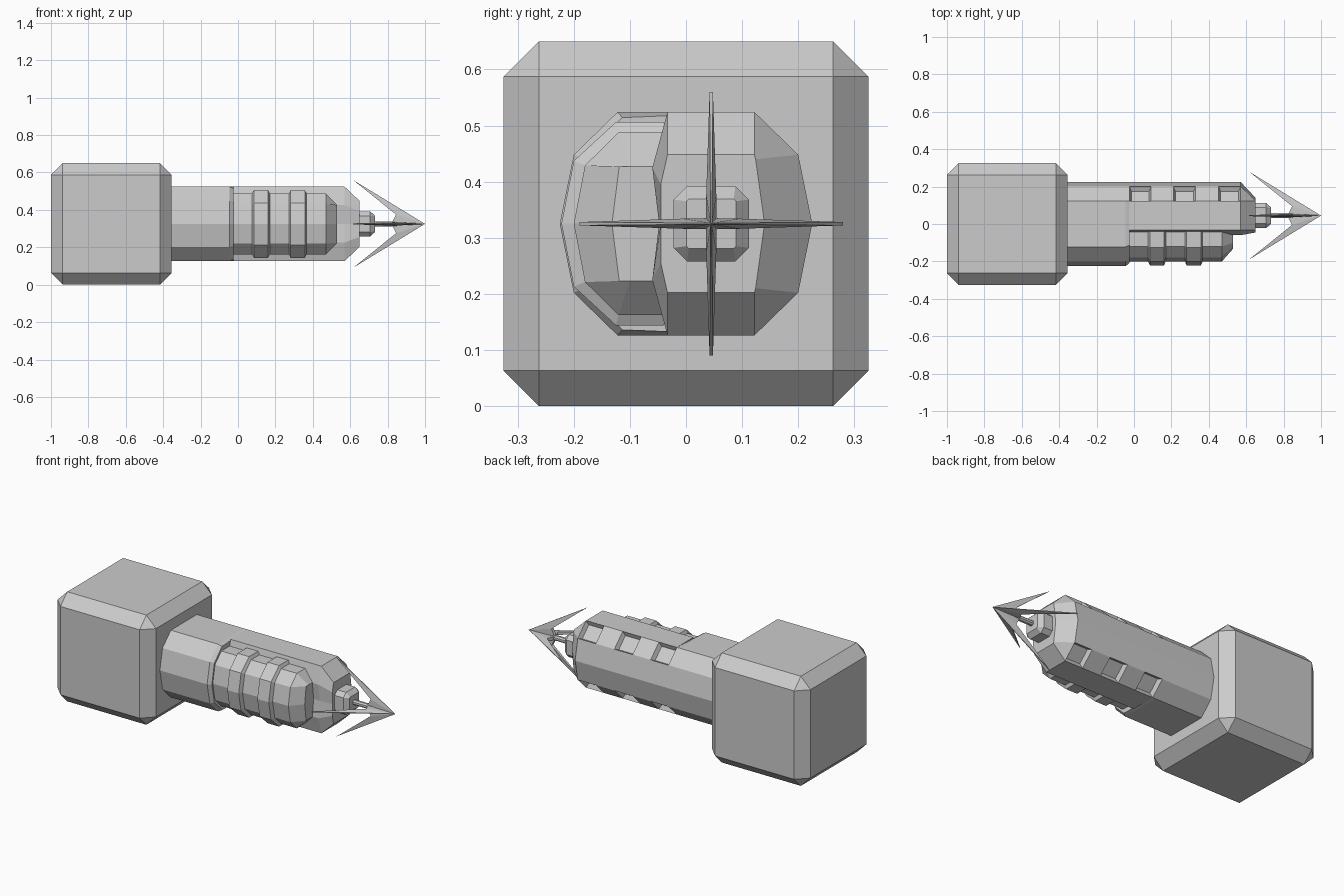
import bpy, bmesh
from math import pi
from mathutils import Matrix, Vector

if "Cube" in bpy.data.objects:
    bpy.data.objects.remove(bpy.data.objects["Cube"])

CZ = 0.325            # height of the long axis
TIP_Y = 0.045         # sideways offset of nozzle and spike


def finish(name, bm):
    bmesh.ops.recalc_face_normals(bm, faces=bm.faces)
    me = bpy.data.meshes.new(name)
    bm.to_mesh(me)
    bm.free()
    ob = bpy.data.objects.new(name, me)
    bpy.context.collection.objects.link(ob)
    return ob


def mirror_z(half):
    """Complete a profile of (y, height above axis) points by mirroring it."""
    return half + [(y, -z) for y, z in reversed(half) if z > 0]


def loft(stations):
    """Skin equal-length (y, z) profiles placed along x, with end caps."""
    bm = bmesh.new()
    rings = [[bm.verts.new((x, y, CZ + z)) for y, z in prof] for x, prof in stations]
    n = len(rings[0])
    for a, b in zip(rings, rings[1:]):
        for i in range(n):
            j = (i + 1) % n
            bm.faces.new((a[i], a[j], b[j], b[i]))
    bm.faces.new(rings[0])
    bm.faces.new(rings[-1])
    return bm


# Chamfered end block
bm = bmesh.new()
bmesh.ops.create_cube(bm, size=1)
bmesh.ops.transform(bm, matrix=Matrix.Translation((-0.6775, 0, CZ)) @ Matrix.Diagonal((0.645, 0.65, 0.65, 1)), verts=bm.verts)
bmesh.ops.bevel(bm, geom=bm.edges[:], offset=0.063, segments=1, affect='EDGES', profile=0.5)
finish("end_block", bm)

# Rear sleeve with the full round section, its front rim slightly tapered
full = mirror_z([(-0.225, 0), (-0.2, 0.123), (-0.122, 0.199), (0.122, 0.199), (0.2, 0.123)])
half_r = [(0.2, 0.123), (0.225, 0)]
full = full[:5] + [(0.225, 0)] + full[5:]
rim = [(y * 0.93, z * 0.95) if y < 0 else (y, z) for y, z in full]
finish("rear_sleeve", loft([(-0.36, full), (-0.045, full), (-0.025, rim)]))

# Front body, cut away on the -y side
wall_top = [(-0.06, 0.1), (-0.033, 0.199), (0.122, 0.199), (0.2, 0.123)]
body = [(-0.048, 0)] + wall_top + [(0.225, 0)] + [(y, -z) for y, z in reversed(wall_top)]
cap_top = [(-0.045, 0.07), (-0.033, 0.123), (0.122, 0.123), (0.124, 0.115)]
cap = [(-0.045, 0)] + cap_top + [(0.14, 0)] + [(y, -z) for y, z in reversed(cap_top)]
xs = [-0.025, 0.092, 0.21, 0.33, 0.452, 0.57]
bm = loft([(x, body) for x in xs] + [(0.65, cap)])
bm.normal_update()
bmesh.ops.recalc_face_normals(bm, faces=bm.faces)
# Three sunken windows along the upper and lower back chamfers
windows = []
for f in bm.faces:
    c = f.calc_center_median()
    if 0.15 < c.y < 0.17 and abs(abs(c.z - CZ) - 0.161) < 0.01:
        if any(abs(c.x - (xs[i] + xs[i + 1]) / 2) < 0.01 for i in (0, 2, 4)):
            windows.append(f)
bmesh.ops.inset_individual(bm, faces=windows, thickness=0.016, depth=-0.025)
finish("front_body", bm)

# Side grip lying in the cutaway
grip = mirror_z([(-0.2, 0), (-0.18, 0.104), (-0.12, 0.163), (-0.03, 0.163)])
grip_end = mirror_z([(-0.132, 0), (-0.119, 0.102), (-0.1, 0.102), (-0.03, 0.102)])
finish("side_grip", loft([(-0.03, grip), (0.47, grip), (0.53, grip_end)]))

# Two raised bands around the grip
band = mirror_z([(-0.222, 0), (-0.2, 0.112), (-0.125, 0.181), (-0.04, 0.181)])
for i, x in enumerate((0.075, 0.272)):
    finish(f"grip_band_{i + 1}", loft([(x, grip), (x + 0.01, band), (x + 0.085, band), (x + 0.095, grip)]))

# Chamfered nozzle
def octagon(r, c):
    pts = [(-r, c), (-c, r), (c, r), (r, c), (r, -c), (c, -r), (-c, -r), (-r, -c)]
    return [(y + TIP_Y, z) for y, z in pts]

finish("nozzle", loft([(0.64, octagon(0.067, 0.043)), (0.707, octagon(0.067, 0.043)), (0.732, octagon(0.044, 0.04))]))

# Thin rod carrying the spike
finish("spike_rod", loft([(0.72, octagon(0.014, 0.006)), (0.85, octagon(0.014, 0.006))]))

# Four-barbed arrowhead: (x, radius, half thickness)
outline = [(1.0, 0.0, 0.001), (0.615, 0.235, 0.003), (0.845, 0.05, 0.009), (0.82, 0.0, 0.01)]
bm = bmesh.new()
for k in range(4):
    rot = Matrix.Translation((0, TIP_Y, CZ)) @ Matrix.Rotation(k * pi / 2, 4, 'X')
    a, b = [[bm.verts.new(rot @ Vector((x, s * t, r))) for x, r, t in outline] for s in (-1, 1)]
    for side in (a, b):
        bm.faces.new((side[0], side[1], side[2]))
        bm.faces.new((side[0], side[2], side[3]))
    for i in range(4):
        j = (i + 1) % 4
        bm.faces.new((a[i], a[j], b[j], b[i]))
finish("barbed_spike", bm)
